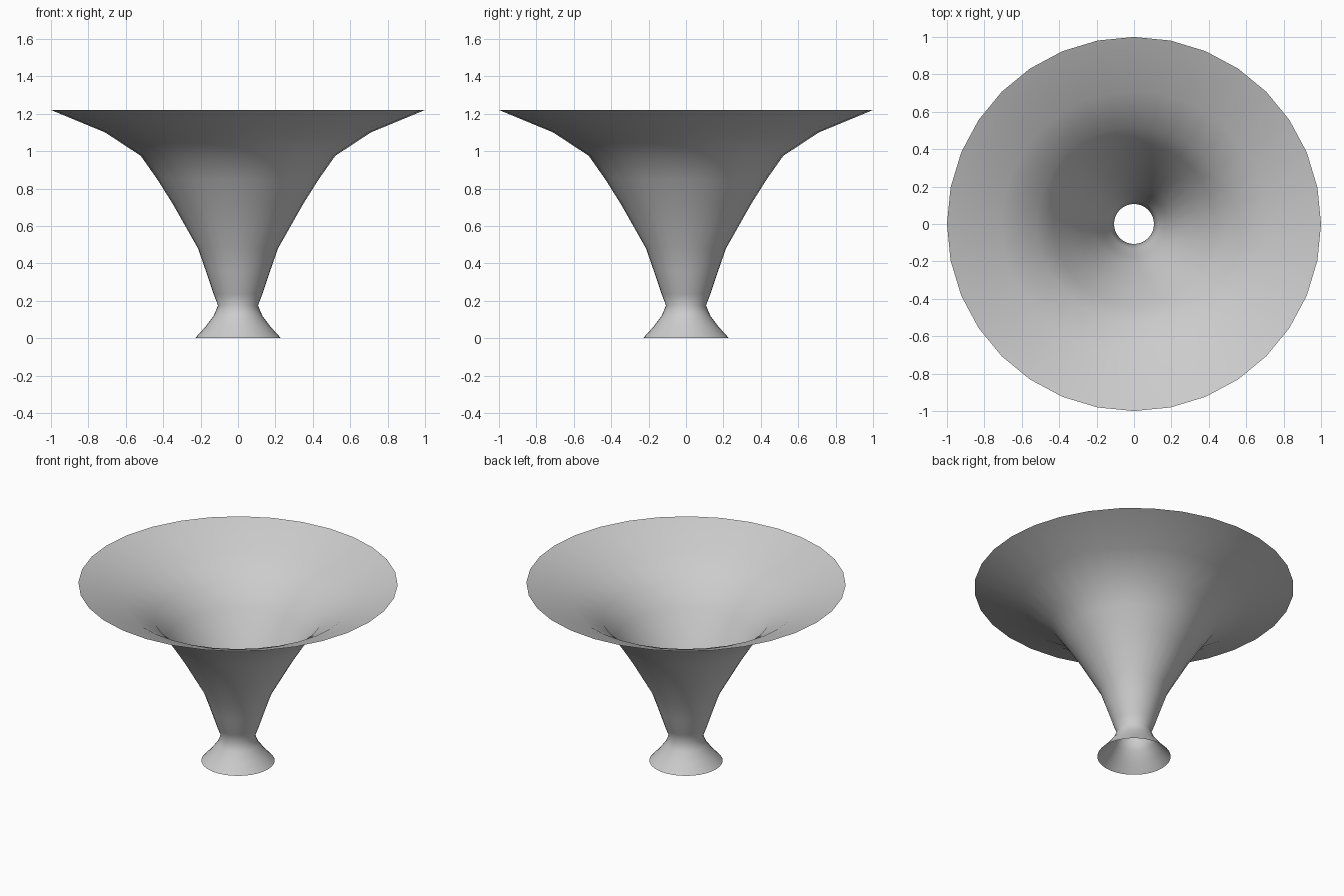
import bpy, bmesh, math

if "Cube" in bpy.data.objects:
    bpy.data.objects.remove(bpy.data.objects["Cube"])

SIDES = 32
# (radius, height) from the foot up to the flared rim
PROFILE = [(0.23, 0.0), (0.175, 0.06), (0.13, 0.12), (0.107, 0.175),
           (0.13, 0.235), (0.172, 0.36), (0.214, 0.48), (0.35, 0.72),
           (0.432, 0.85), (0.52, 0.975), (0.71, 1.10), (1.0, 1.22)]

# Open, single-walled funnel made by lofting rings
bm = bmesh.new()
rings = []
for r, z in PROFILE:
    angles = [2 * math.pi * i / SIDES for i in range(SIDES)]
    rings.append([bm.verts.new((r * math.cos(a), r * math.sin(a), z)) for a in angles])
for low, high in zip(rings, rings[1:]):
    for i in range(SIDES):
        j = (i + 1) % SIDES
        bm.faces.new((low[i], low[j], high[j], high[i])).smooth = True

mesh = bpy.data.meshes.new("flared_funnel")
bm.to_mesh(mesh)
bm.free()
bpy.context.collection.objects.link(bpy.data.objects.new("flared_funnel", mesh))
